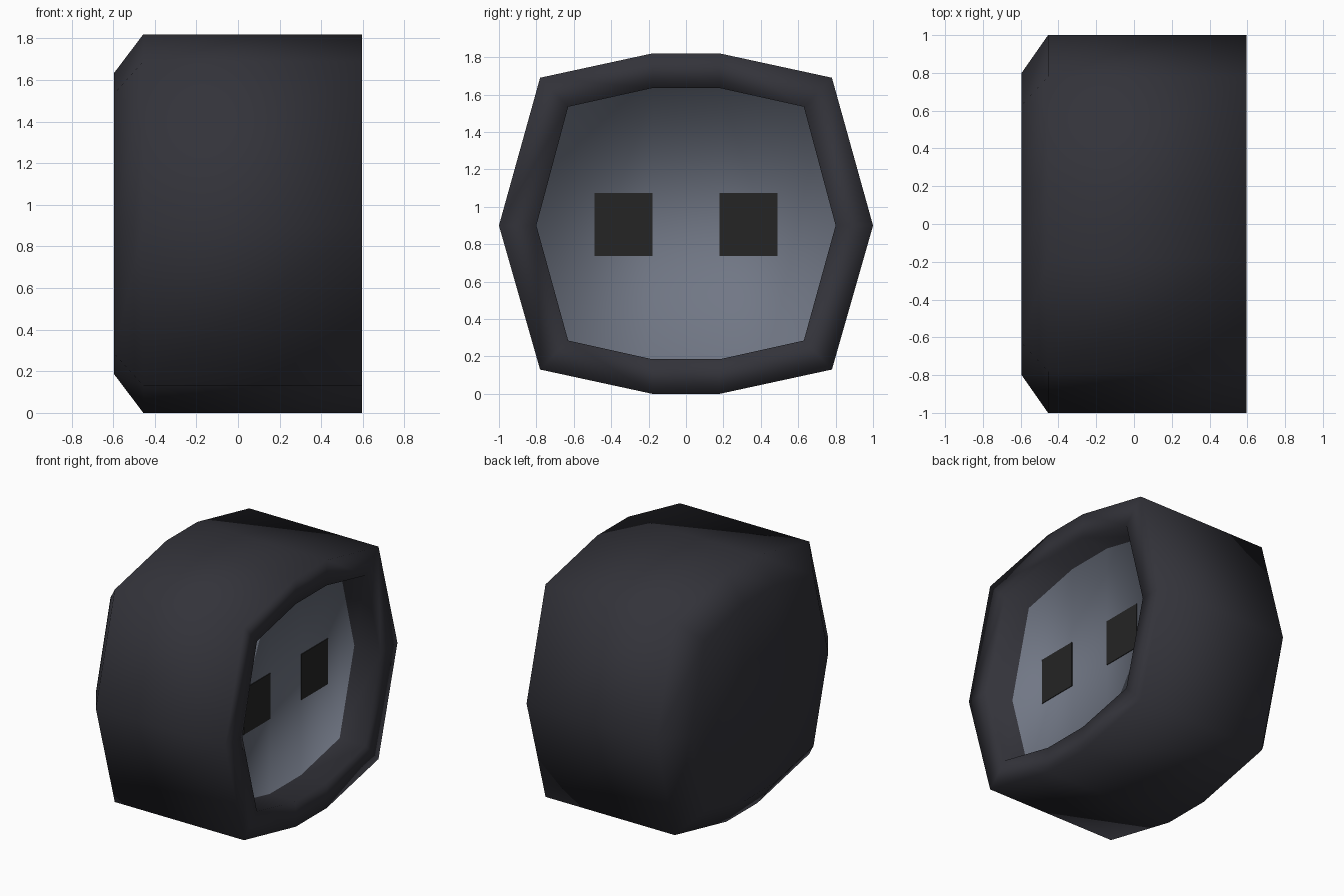
import bpy, bmesh

if "Cube" in bpy.data.objects:
    bpy.data.objects.remove(bpy.data.objects["Cube"])


def material(name, rgb):
    m = bpy.data.materials.new(name)
    m.diffuse_color = (*rgb, 1)
    m.use_nodes = True
    m.node_tree.nodes["Principled BSDF"].inputs["Base Color"].default_value = m.diffuse_color
    return m


hood_mat = material("dark charcoal", (0.033, 0.033, 0.042))
face_mat = material("slate grey", (0.165, 0.185, 0.235))
eye_mat = material("near black", (0.018, 0.018, 0.018))


def mirrored(half):
    """Close a right-hand (y, z) half profile by mirroring it in y."""
    return half + [(-y, z) for y, z in reversed(half)]


outer = mirrored([(0.18, 1.82), (0.78, 1.69), (1.0, 0.9), (0.78, 0.13), (0.18, 0.0)])
inner = mirrored([(0.18, 1.635), (0.63, 1.535), (0.8, 0.9), (0.63, 0.285), (0.18, 0.185)])

# Hood: rings from the small back, over the chamfer, to the rim and into the recess
bm = bmesh.new()
rings = []
for x, profile in [(-0.595, inner), (-0.455, outer), (0.595, outer),
                   (0.595, inner), (0.385, inner)]:
    rings.append([bm.verts.new((x, y, z)) for y, z in profile])
for a, b in zip(rings, rings[1:]):
    for i in range(10):
        j = (i + 1) % 10
        bm.faces.new((a[i], a[j], b[j], b[i]))

# Back cap and recessed face, each cut in vertical strips
for ring, slot in ((rings[0], 0), (rings[-1], 1)):
    for ids in ((0, 4, 5, 9), (0, 1, 3, 4), (1, 2, 3), (9, 5, 6, 8), (8, 6, 7)):
        f = bm.faces.new([ring[i] for i in ids])
        f.material_index = slot
bmesh.ops.recalc_face_normals(bm, faces=bm.faces)
for f in bm.faces:
    f.smooth = True
mesh = bpy.data.meshes.new("hood")
bm.to_mesh(mesh)
bm.free()
mesh.materials.append(hood_mat)
mesh.materials.append(face_mat)
bpy.context.collection.objects.link(bpy.data.objects.new("hood", mesh))

# Eyes: thin square plates on the face
for side, name in ((-1, "left_eye"), (1, "right_eye")):
    bpy.ops.mesh.primitive_cube_add(size=1, location=(0.386, side * 0.335, 0.905))
    eye = bpy.context.object
    eye.name = name
    eye.scale = (0.008, 0.31, 0.335)
    eye.data.materials.append(eye_mat)
